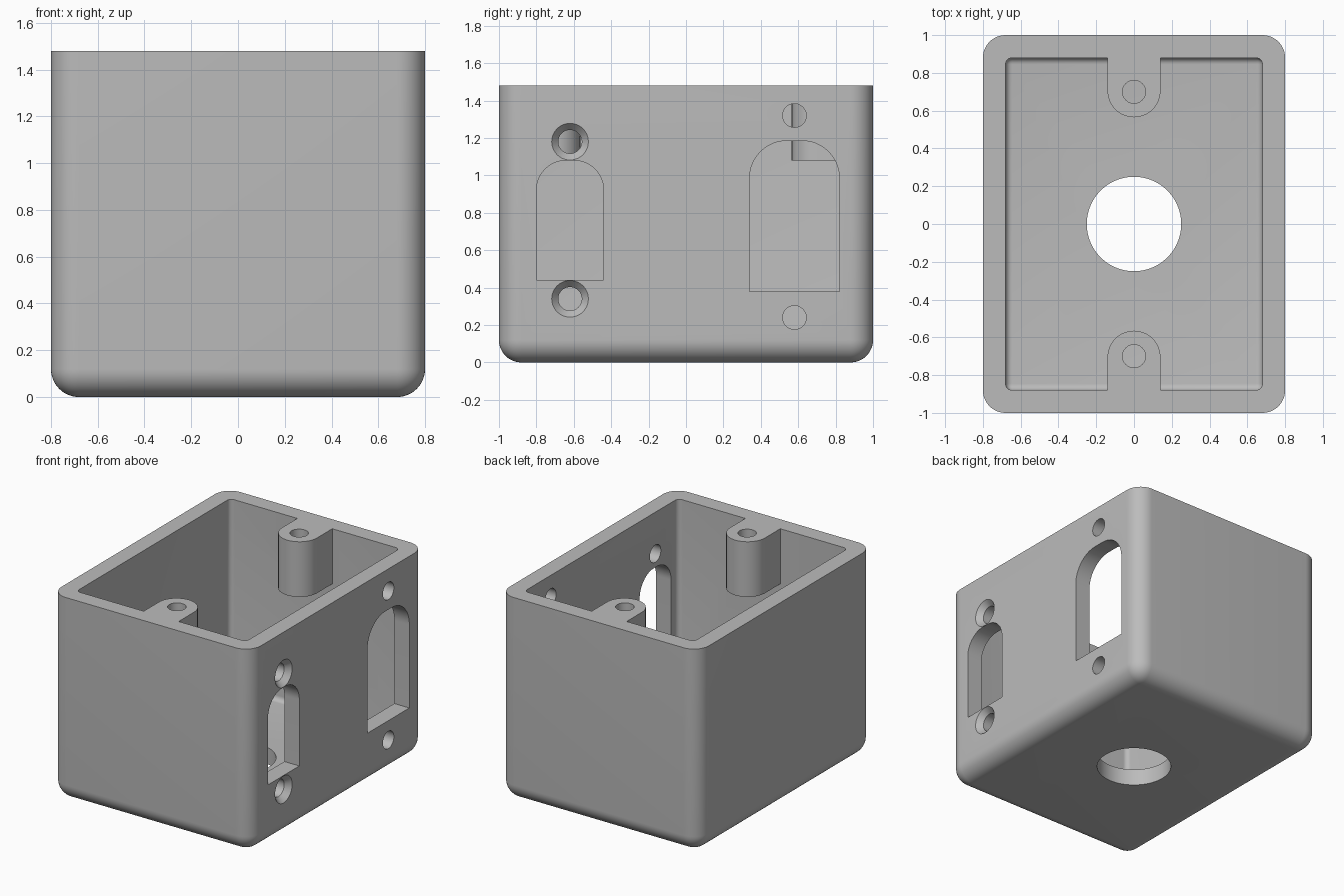
import bpy, bmesh, math
from mathutils import Matrix, Vector

if "Cube" in bpy.data.objects:
    bpy.data.objects.remove(bpy.data.objects["Cube"])

HEIGHT, WALL = 1.48, 0.12
HALF_X, HALF_Y = 0.8, 1.0

grey = bpy.data.materials.new("light grey")
grey.use_nodes = True
grey.diffuse_color = (0.5, 0.5, 0.5, 1)
grey.node_tree.nodes["Principled BSDF"].inputs["Base Color"].default_value = (0.5, 0.5, 0.5, 1)


def make_object(name, bm):
    bmesh.ops.recalc_face_normals(bm, faces=bm.faces)
    mesh = bpy.data.meshes.new(name)
    bm.to_mesh(mesh)
    bm.free()
    mesh.materials.append(grey)
    obj = bpy.data.objects.new(name, mesh)
    bpy.context.collection.objects.link(obj)
    return obj


def round_box(name, hx, hy, z0, z1, radius, segments):
    """Box with rounded upright and bottom edges and a sharp top."""
    bm = bmesh.new()
    bmesh.ops.create_cube(bm, size=2)
    for v in bm.verts:
        v.co = Vector((v.co.x * hx, v.co.y * hy, z1 if v.co.z > 0 else z0))
    edges = [e for e in bm.edges if any(v.co.z < z1 for v in e.verts)]
    bmesh.ops.bevel(bm, geom=edges, offset=radius, segments=segments,
                    profile=0.5, affect='EDGES')
    return make_object(name, bm)


def arch(width, bottom, top, radius, centre, steps=16):
    """Profile with a flat base and two rounded upper corners."""
    h = width / 2
    pts = [(centre - h, bottom), (centre + h, bottom)]
    for side, start in ((1, 0), (-1, math.pi / 2)):
        for i in range(steps + 1):
            a = start + math.pi / 2 * i / steps
            pts.append((centre + side * (h - radius) + radius * math.cos(a),
                        top - radius + radius * math.sin(a)))
    return pts


def prism(name, points, to_3d, depth):
    bm = bmesh.new()
    face = bm.faces.new([bm.verts.new(to_3d(*p)) for p in points])
    new = bmesh.ops.extrude_face_region(bm, geom=[face])["geom"]
    bmesh.ops.translate(bm, vec=depth, verts=[g for g in new if isinstance(g, bmesh.types.BMVert)])
    bmesh.ops.remove_doubles(bm, verts=bm.verts, dist=1e-5)
    return make_object(name, bm)


def cylinder(name, centre, r1, r2, length, along_x=False, sides=48):
    bm = bmesh.new()
    turn = Matrix.Rotation(math.pi / 2, 4, 'Y') if along_x else Matrix()
    bmesh.ops.create_cone(bm, cap_ends=True, segments=sides, radius1=r1, radius2=r2,
                          depth=length, matrix=Matrix.Translation(centre) @ turn)
    return make_object(name, bm)


def cut(target, cutter):
    mod = target.modifiers.new("cut", 'BOOLEAN')
    mod.operation, mod.solver, mod.object = 'DIFFERENCE', 'EXACT', cutter
    bpy.context.view_layer.objects.active = target
    bpy.ops.object.modifier_apply(modifier=mod.name)
    bpy.data.objects.remove(cutter)


# Outer shell and the cavity volume
box = round_box("enclosure_box", HALF_X, HALF_Y, 0, HEIGHT, WALL, 12)
cavity = round_box("cavity", HALF_X - WALL, HALF_Y - WALL, WALL, HEIGHT + 0.1, 0.035, 6)

# Screw bosses stay solid, so they are taken out of the cavity first
for s in (-1, 1):
    profile = arch(0.28, -0.95, -0.565, 0.14, 0)
    cut(cavity, prism("boss", profile, lambda x, y: (x, -s * y, 1.08), (0, 0, 0.7)))
cut(box, cavity)
for s in (-1, 1):
    cut(box, cylinder("boss_hole", (0, s * 0.7, 1.3), 0.061, 0.061, 0.6))

# Round opening in the floor
cut(box, cylinder("floor_hole", (0, 0, 0.05), 0.25, 0.25, 0.3, sides=96))

# Arched openings in the side wall, each with a screw hole above and below
openings = (
    dict(y=-0.62, width=0.36, bottom=0.441, top=1.08, radius=0.16, reach=0.42, sunk=True),
    dict(y=0.58, width=0.48, bottom=0.38, top=1.185, radius=0.2, reach=0.54, sunk=False),
)
for o in openings:
    profile = arch(o["width"], o["bottom"], o["top"], o["radius"], o["y"])
    cut(box, prism("opening", profile, lambda y, z: (0.6, y, z), (0.3, 0, 0)))
    middle = round((o["bottom"] + o["top"]) / 2, 2)
    for s in (-1, 1):
        z = middle + s * o["reach"]
        cut(box, cylinder("screw_hole", (0.75, o["y"], z), 0.063, 0.063, 0.3, True))
        if o["sunk"]:
            cut(box, cylinder("countersink", (0.78, o["y"], z), 0.028, 0.133, 0.12, True))

# Smooth the rounded edges, keep the rims sharp
bpy.ops.object.select_all(action='DESELECT')
box.select_set(True)
bpy.context.view_layer.objects.active = box
bpy.ops.object.shade_smooth_by_angle(angle=math.radians(30))
